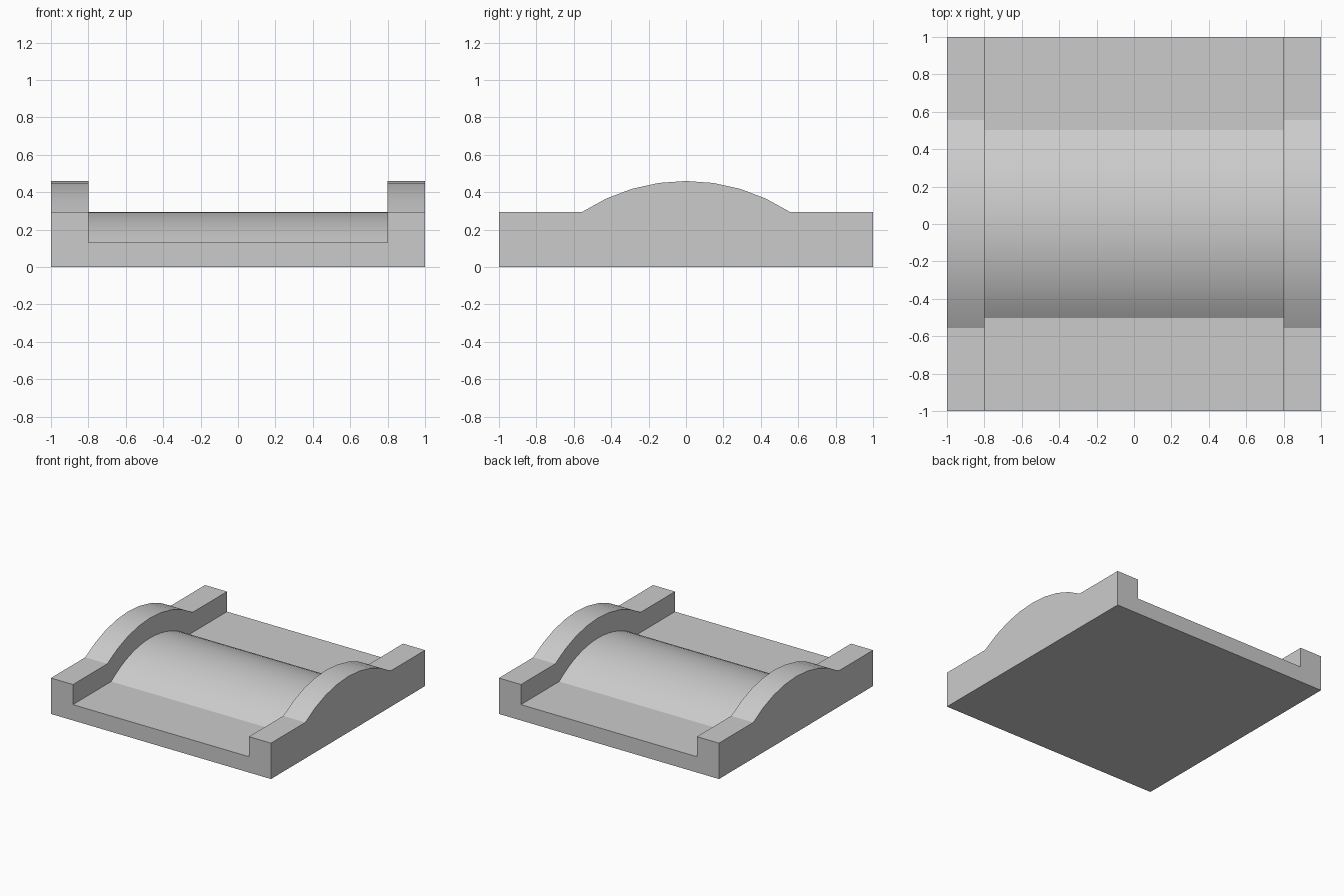
import bpy, bmesh, math

if "Cube" in bpy.data.objects:
    bpy.data.objects.remove(bpy.data.objects["Cube"])

CENTRE_Z = -0.555          # shared centre of both arched surfaces


def arch_outline(radius, flat_z, half_width, steps):
    """Flat shoulder, circular arch, flat shoulder, as (y, z) points."""
    half = math.acos((flat_z - CENTRE_Z) / radius)
    pts = [(-half_width, flat_z)]
    for i in range(steps + 1):
        a = -half + 2 * half * i / steps
        pts.append((radius * math.sin(a), CENTRE_Z + radius * math.cos(a)))
    pts.append((half_width, flat_z))
    return pts


def extrude_x(name, outline, half_length):
    bm = bmesh.new()
    face = bm.faces.new([bm.verts.new((-half_length, y, z)) for y, z in outline])
    new = bmesh.ops.extrude_face_region(bm, geom=[face])["geom"]
    verts = [v for v in new if isinstance(v, bmesh.types.BMVert)]
    bmesh.ops.translate(bm, verts=verts, vec=(2 * half_length, 0, 0))
    bmesh.ops.recalc_face_normals(bm, faces=bm.faces)
    mesh = bpy.data.meshes.new(name)
    bm.to_mesh(mesh)
    bm.free()
    obj = bpy.data.objects.new(name, mesh)
    bpy.context.collection.objects.link(obj)
    return obj


# Full-length slab with the raised end-rail profile
outer = arch_outline(1.015, 0.295, 1.0, 8)
tile = extrude_x("arched_tile", outer + [(1, 0), (-1, 0)], 1.0)

# Cutter that lowers the middle to a concentric arch between the end rails
inner = arch_outline(0.85, 0.13, 1.2, 16)
cutter = extrude_x("recess_cutter", inner + [(1.2, 0.8), (-1.2, 0.8)], 0.8)

# Cut the recess and drop the cutter
cut = tile.modifiers.new("recess", "BOOLEAN")
cut.operation = "DIFFERENCE"
cut.solver = "EXACT"
cut.object = cutter
bpy.context.view_layer.objects.active = tile
tile.select_set(True)
bpy.ops.object.modifier_apply(modifier=cut.name)
bpy.data.objects.remove(cutter)

# Smooth arches, sharp steps
bpy.ops.object.shade_smooth_by_angle(angle=math.radians(15))
